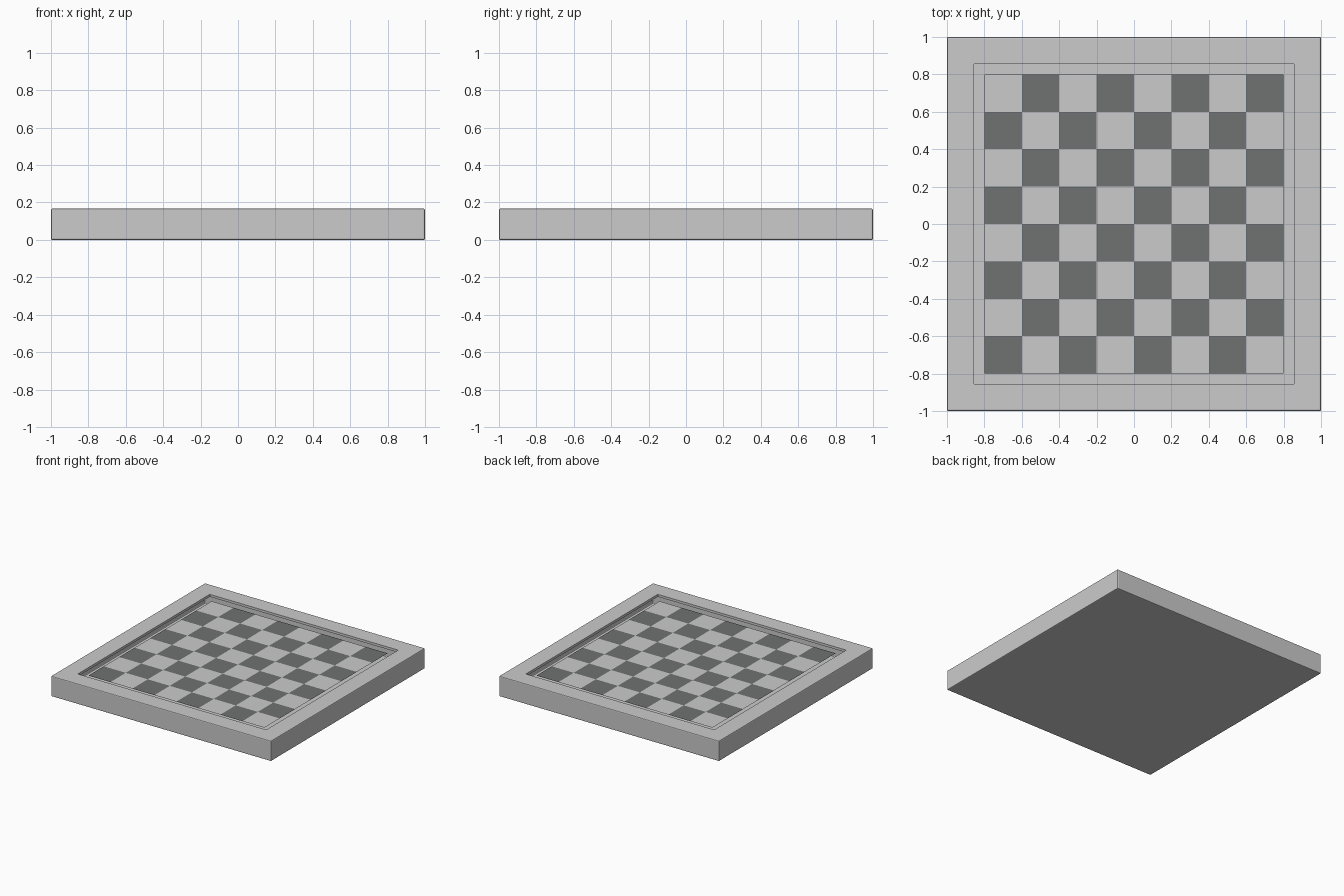
import bpy, bmesh

if "Cube" in bpy.data.objects:
    bpy.data.objects.remove(bpy.data.objects["Cube"])

H = 0.167        # board thickness
RIM = 0.2        # frame width
DEPTH = 0.02     # recess of the playing field
CELL = 0.2


def finish(bm, name, mat=None):
    mesh = bpy.data.meshes.new(name)
    bm.to_mesh(mesh)
    bm.free()
    obj = bpy.data.objects.new(name, mesh)
    bpy.context.collection.objects.link(obj)
    if mat:
        mesh.materials.append(mat)
    return obj


# Frame: slab with a square recess in its top, softened outer edges
bm = bmesh.new()
bmesh.ops.create_cube(bm, size=1)
for v in bm.verts:
    v.co = (v.co.x * 2, v.co.y * 2, (v.co.z + 0.5) * H)
outer = bm.edges[:]
bmesh.ops.bevel(bm, geom=outer, offset=0.007, segments=2, profile=0.5, affect='EDGES')
top = max(bm.faces, key=lambda f: f.calc_center_median().z + f.calc_area())
top = max((f for f in bm.faces if f.normal.z > 0.99), key=lambda f: f.calc_area())
bmesh.ops.inset_region(bm, faces=[top], thickness=RIM - 0.007)
floor = bmesh.ops.extrude_discrete_faces(bm, faces=[top])["faces"][0]
for v in floor.verts:
    v.co.z = H - DEPTH
bmesh.ops.delete(bm, geom=[floor], context='FACES_ONLY')
finish(bm, "board_frame")

# Playing field: alternating squares, near-left corner dark
dark = bpy.data.materials.new("dark_square")
dark.diffuse_color = (0.16, 0.17, 0.165, 1)
dark.use_nodes = True
dark.node_tree.nodes["Principled BSDF"].inputs["Base Color"].default_value = dark.diffuse_color
for name, parity, mat in (("dark_squares", 0, dark), ("light_squares", 1, None)):
    bm = bmesh.new()
    for i in range(8):
        for j in range(8):
            if (i + j) % 2 == parity:
                x, y = -0.8 + i * CELL, -0.8 + j * CELL
                corners = ((x, y), (x + CELL, y), (x + CELL, y + CELL), (x, y + CELL))
                bm.faces.new([bm.verts.new((a, b, H - DEPTH)) for a, b in corners])
    finish(bm, name, mat)
